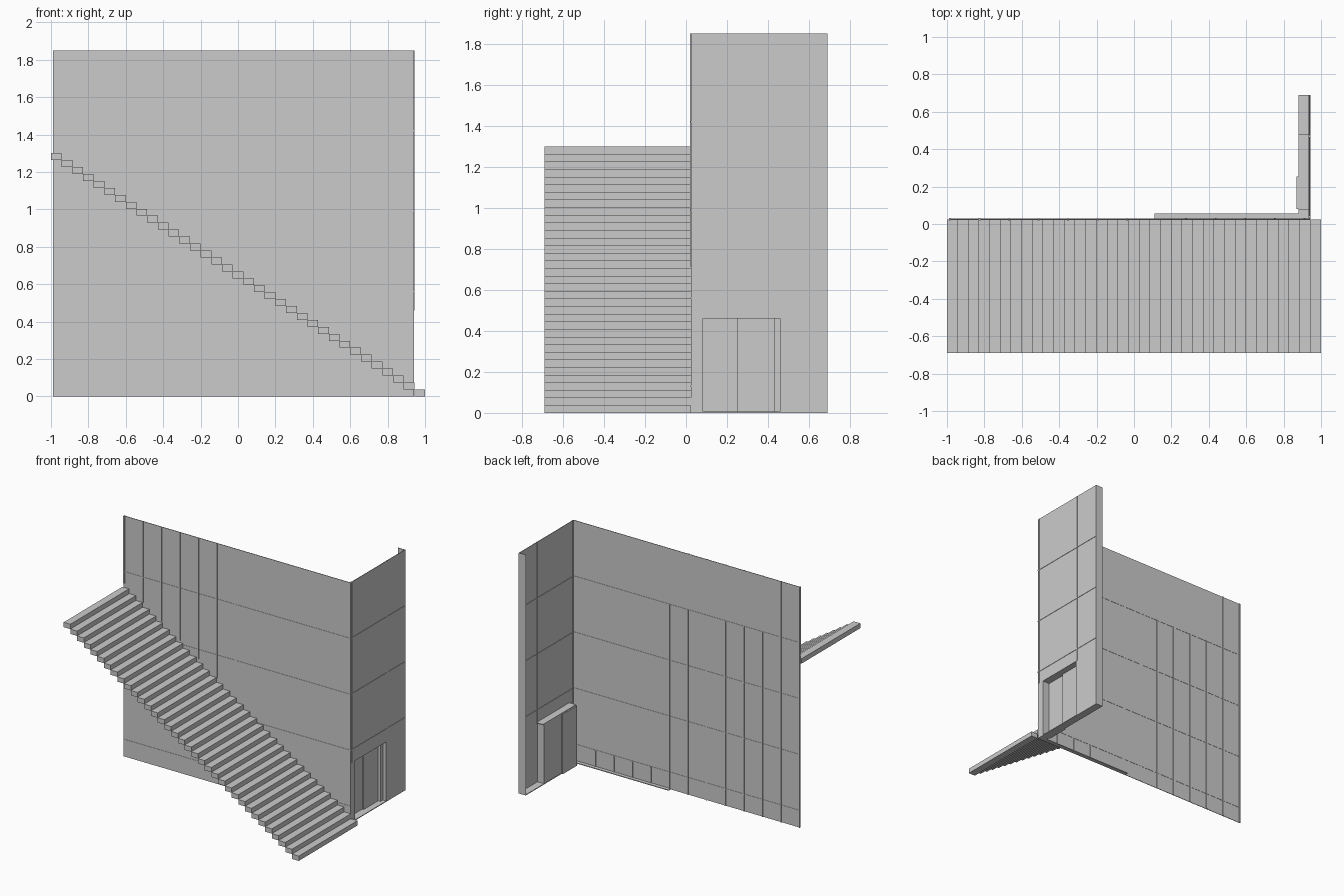
import bpy, bmesh
from mathutils import Matrix, Vector

if "Cube" in bpy.data.objects:
    bpy.data.objects.remove(bpy.data.objects["Cube"])


def boxes(name, spans):
    """One object from boxes given as (x0, x1, y0, y1, z0, z1)."""
    bm = bmesh.new()
    for x0, x1, y0, y1, z0, z1 in spans:
        centre = Vector(((x0 + x1) / 2, (y0 + y1) / 2, (z0 + z1) / 2))
        size = Matrix.Diagonal((x1 - x0, y1 - y0, z1 - z0, 1))
        bmesh.ops.create_cube(bm, size=1, matrix=Matrix.Translation(centre) @ size)
    mesh = bpy.data.meshes.new(name)
    bm.to_mesh(mesh)
    bm.free()
    obj = bpy.data.objects.new(name, mesh)
    bpy.context.collection.objects.link(obj)
    return obj


TOP, WY, WX, END = 1.85, 0.026, 0.94, 0.69
LEVELS = (0.13, 0.56, 0.99, 1.42)
N = 35
W, H = 2 / N, 1.3 / N

# stair: solid blocks meeting corner to corner, falling towards +x
boxes("stair_treads", [(1 - (i + 1) * W, 1 - i * W, -END, 0.024, i * H, (i + 1) * H)
                       for i in range(N)])

# long wall behind the stair
boxes("long_wall", [(-0.99, WX, WY - 0.002, WY + 0.002, 0, TOP)])

# vertical bars: above the stair on the front, lower storeys on the back
bar_x = [-0.985 + i * 0.158 for i in range(13)]
front = [(x - 0.005, x + 0.005, WY - 0.007, WY, 1.3 - 0.65 * (x + 1) + 0.04, TOP)
         for x in bar_x[:7]]
back = [(x - 0.005, x + 0.005, WY, WY + 0.007, 0,
         TOP if i < 2 else 1.42 if i < 8 else 0.13)
        for i, x in enumerate(bar_x)]
boxes("long_wall_bars", front + back)

# horizontal joints on the long wall
boxes("long_wall_rails", [(-0.99, WX, WY - 0.004, WY + 0.004, z - 0.003, z + 0.003)
                          for z in LEVELS])

# side wall with a door opening, and its end flange
T = 0.004
boxes("side_wall", [(WX - T, WX, WY, 0.08, 0, TOP),
                    (WX - T, WX, 0.46, END, 0, TOP),
                    (WX - T, WX, 0.08, 0.46, 0.46, TOP)])
boxes("side_wall_flange", [(0.88, WX, END - T, END, 0, TOP)])

# side wall joints
boxes("side_wall_rails",
      [(WX - 0.008, WX + 0.003, WY, END, z - 0.003, z + 0.003) for z in LEVELS[1:]]
      + [(WX - 0.008, WX + 0.003, y - 0.004, y + 0.004, 0.46, TOP) for y in (0.04, 0.47)])

# recessed doorway: header, jambs and two sliding leaves
boxes("door_header", [(0.88, WX, 0.08, 0.48, 0.46, 0.466)])
boxes("door_jambs", [(0.88, WX, 0.076, 0.082, 0, 0.46),
                     (0.905, WX, 0.458, 0.468, 0, 0.46),
                     (0.88, 0.912, 0.43, 0.468, 0, 0.46)])
boxes("door_leaves", [(0.87, 0.88, 0.08, 0.255, 0, 0.46),
                      (0.882, 0.892, 0.25, 0.43, 0, 0.46)])

# floor strips at the foot of both walls
boxes("floor_strips", [(0.88, WX, WY, END, 0, 0.006),
                       (0.11, 0.88, WY, 0.055, 0, 0.006)])
